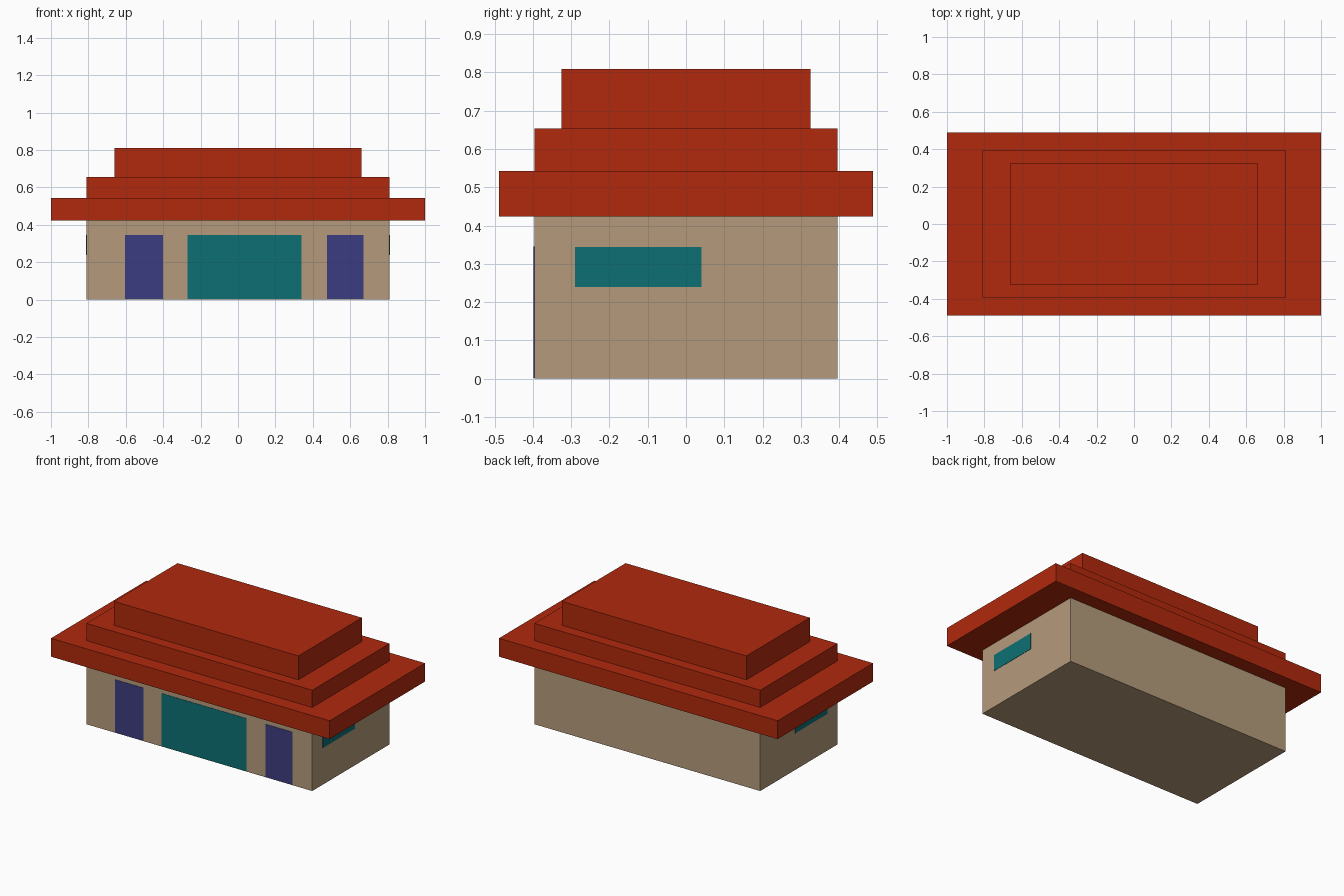
import bpy
import bmesh
from mathutils import Matrix

if "Cube" in bpy.data.objects:
    bpy.data.objects.remove(bpy.data.objects["Cube"])


def material(name, rgb):
    mat = bpy.data.materials.new(name)
    mat.diffuse_color = (*rgb, 1.0)
    mat.use_nodes = True
    mat.node_tree.nodes["Principled BSDF"].inputs["Base Color"].default_value = mat.diffuse_color
    return mat


RED = material("roof_red", (0.44, 0.022, 0.004))
TAN = material("wall_tan", (0.46, 0.33, 0.20))
TEAL = material("glass_teal", (0.004, 0.16, 0.175))
BLUE = material("door_blue", (0.046, 0.046, 0.22))


def box(name, x, y, z, mat):
    """Box spanning the given (min, max) range on each axis."""
    spans = (x, y, z)
    bm = bmesh.new()
    bmesh.ops.create_cube(
        bm, size=1,
        matrix=Matrix.Translation([(a + b) / 2 for a, b in spans])
        @ Matrix.Diagonal([b - a for a, b in spans] + [1]))
    mesh = bpy.data.meshes.new(name)
    bm.to_mesh(mesh)
    bm.free()
    mesh.materials.append(mat)
    obj = bpy.data.objects.new(name, mesh)
    bpy.context.collection.objects.link(obj)
    return obj


def centred(name, half_x, half_y, z, mat):
    return box(name, (-half_x, half_x), (-half_y, half_y), z, mat)


HALF_X, HALF_Y = 0.81, 0.396
PROUD = 0.002  # panels sit just off the wall

# Walls
centred("walls", HALF_X, HALF_Y, (0, 0.423), TAN)

# Stepped roof
centred("roof_eaves", 1.0, 0.489, (0.423, 0.542), RED)
centred("roof_middle_tier", HALF_X, HALF_Y, (0.542, 0.654), RED)
centred("roof_top_tier", 0.661, 0.325, (0.654, 0.809), RED)

# Front doors and shop window
for name, x, mat in (("left_door", (-0.605, -0.40), BLUE),
                     ("front_window", (-0.27, 0.34), TEAL),
                     ("right_door", (0.475, 0.67), BLUE)):
    box(name, x, (-HALF_Y - PROUD, -HALF_Y + PROUD), (0.002, 0.345), mat)

# Side windows
for name, side in (("left_side_window", -1), ("right_side_window", 1)):
    wall = side * HALF_X
    box(name, (wall - PROUD, wall + PROUD), (-0.29, 0.04), (0.239, 0.344), TEAL)
